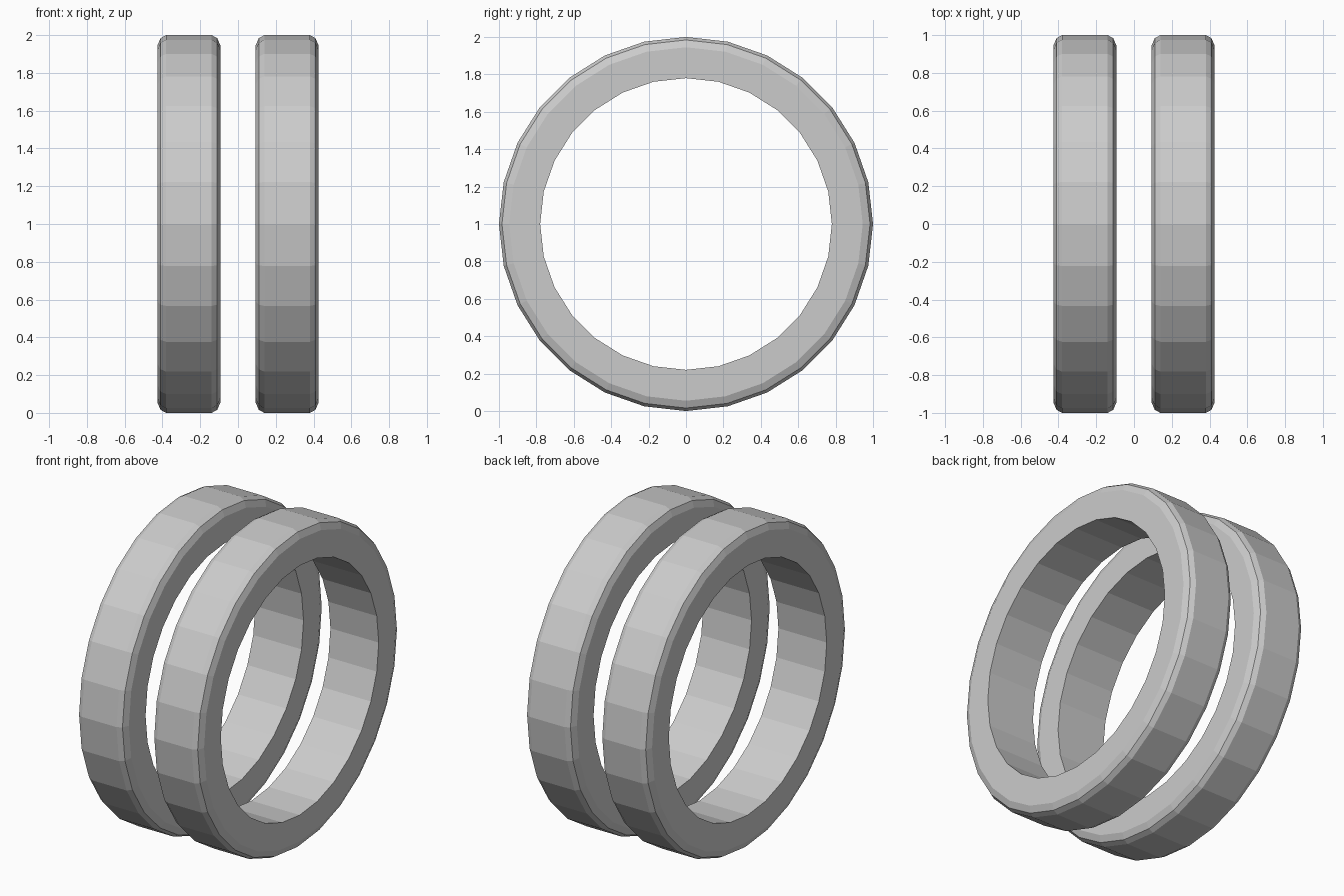
import bpy, bmesh
from math import sin, cos, pi

if "Cube" in bpy.data.objects:
    bpy.data.objects.remove(bpy.data.objects["Cube"])

SIDES = 28
# Half cross-section: (offset along the axis, radius), mirrored for the other side
HALF = [(0.167, 0.78), (0.167, 0.945), (0.15, 0.984), (0.12, 1.0)]
PROFILE = HALF + [(-x, r) for x, r in reversed(HALF)]


def make_ring(name, cx):
    bm = bmesh.new()
    # One closed cross-section loop per side of the ring
    loops = []
    for i in range(SIDES):
        a = 2 * pi * i / SIDES
        loops.append([bm.verts.new((cx + x, r * sin(a), 1 + r * cos(a))) for x, r in PROFILE])
    n = len(PROFILE)
    for i in range(SIDES):
        p, q = loops[i], loops[(i + 1) % SIDES]
        for j in range(n):
            k = (j + 1) % n
            bm.faces.new((p[j], p[k], q[k], q[j]))
    bmesh.ops.recalc_face_normals(bm, faces=bm.faces)
    mesh = bpy.data.meshes.new(name)
    bm.to_mesh(mesh)
    bm.free()
    bpy.context.collection.objects.link(bpy.data.objects.new(name, mesh))


# Two matching rings side by side
make_ring("left_ring", -0.26)
make_ring("right_ring", 0.26)
